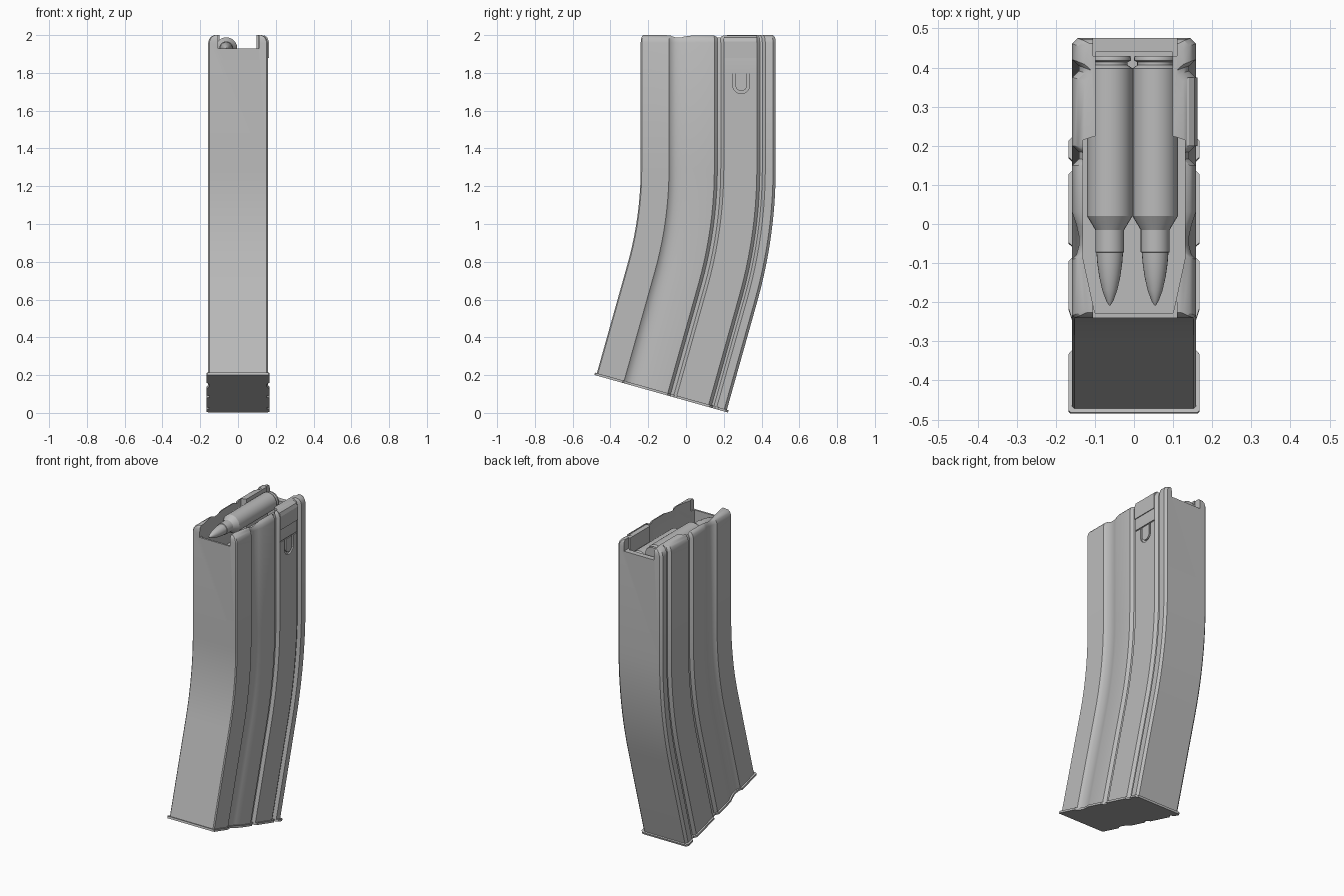
import bpy, bmesh, math

cube = bpy.data.objects.get("Cube")
if cube:
    bpy.data.objects.remove(cube, do_unlink=True)

metal = bpy.data.materials.new("grey metal")
metal.use_nodes = True
GREY = (0.5, 0.5, 0.5, 1)
metal.diffuse_color = GREY
metal.node_tree.nodes["Principled BSDF"].inputs["Base Color"].default_value = GREY

FRONT, BACK, TOP = -0.24, 0.475, 2.0
STRAIGHT, RADIUS, BEND, TAIL = 0.705, 1.88, 0.274, 0.6
LENGTH = STRAIGHT + RADIUS * BEND + TAIL


def make(name, bm):
    bmesh.ops.recalc_face_normals(bm, faces=bm.faces[:])
    mesh = bpy.data.meshes.new(name)
    bm.to_mesh(mesh)
    bm.free()
    mesh.materials.append(metal)
    obj = bpy.data.objects.new(name, mesh)
    bpy.context.collection.objects.link(obj)
    return obj


def loft(name, rings):
    """Skin a list of equal rings and cap both ends."""
    bm = bmesh.new()
    loops = [[bm.verts.new(p) for p in ring] for ring in rings]
    n = len(loops[0])
    for a, b in zip(loops, loops[1:]):
        for i in range(n):
            j = (i + 1) % n
            bm.faces.new((a[i], a[j], b[j], b[i]))
    bm.faces.new(loops[0])
    bm.faces.new(loops[-1])
    return make(name, bm)


def prism(name, pts, axis, start, end):
    """Extrude a flat outline along an axis."""
    def at(p, d):
        v = list(p)
        v.insert(axis, d)
        return v
    return loft(name, [[at(p, d) for p in pts] for d in (start, end)])


def box(name, x, y, z):
    return prism(name, [(x[0], y[0]), (x[1], y[0]), (x[1], y[1]), (x[0], y[1])], 2, *z)


def cut(obj, cutter):
    mod = obj.modifiers.new("cut", "BOOLEAN")
    mod.operation = "DIFFERENCE"
    mod.solver = "EXACT"
    mod.object = cutter
    deps = bpy.context.evaluated_depsgraph_get()
    obj.data = bpy.data.meshes.new_from_object(obj.evaluated_get(deps))
    obj.modifiers.remove(mod)
    bpy.data.objects.remove(cutter, do_unlink=True)


def smooth(obj, degrees):
    bpy.ops.object.select_all(action="DESELECT")
    obj.select_set(True)
    bpy.context.view_layer.objects.active = obj
    bpy.ops.object.shade_smooth_by_angle(angle=math.radians(degrees))


def place(x, u, s):
    """Map a section point to the curved spine, s measured down from the top."""
    if s <= STRAIGHT:
        return (x, u, TOP - s)
    a = min((s - STRAIGHT) / RADIUS, BEND)
    tail = max(0, s - STRAIGHT - RADIUS * BEND)
    centre = FRONT - RADIUS
    r = u - centre
    return (x, centre + r * math.cos(a) - tail * math.sin(a),
            TOP - STRAIGHT - r * math.sin(a) - tail * math.cos(a))


# Half section: chamfered corners, one wide scoop and two narrow grooves
W, D = 0.158, 0.141
half = [(W - 0.006, FRONT), (W, FRONT + 0.006), (W, -0.09), (0.147, -0.078),
        (D, -0.055), (D, -0.03), (0.148, 0), (W, 0.03)]
for a, b in ((0.15, 0.2), (0.375, 0.42)):
    half += [(W, a), (D, a + 0.016), (D, b - 0.016), (W, b)]
half += [(W, BACK - 0.014), (W - 0.014, BACK)]


def section(s, dx=0, du=0):
    mid = (FRONT + BACK) / 2
    k = 1 + du / (BACK - mid)
    side = [(x + dx, mid + (u - mid) * k) for x, u in half]
    return [place(x, u, s) for x, u in side] + [place(-x, u, s) for x, u in reversed(side)]


# Curved body with rounded top edge
rings = [section(0, -0.032, -0.014), section(0.008, -0.015, -0.006),
         section(0.02, -0.006, -0.002), section(0.04)]
STEPS = 10
rings += [section(STRAIGHT + RADIUS * BEND * i / STEPS) for i in range(STEPS + 1)]
rings.append(section(LENGTH))
body = loft("magazine_body", rings)

# Open top, wide in the middle and narrow between the rear feed lips
opening = [(0.1, FRONT + 0.012), (0.13, -0.09), (0.13, 0.215), (0.098, 0.225), (0.098, 0.44)]
opening += [(-x, y) for x, y in reversed(opening)]
cut(body, prism("cavity_cutter", opening, 2, 1.76, 2.1))
cut(body, box("front_notch_cutter", (-0.105, 0.11), (-0.3, -0.2), (1.93, 2.1)))
cut(body, box("back_notch_cutter", (-0.105, 0.11), (0.43, 0.55), (1.93, 2.1)))

# U shaped channel and slot pressed into the left side
def u_arc(radius):
    return [(0.2925 - radius * math.cos(math.pi * i / 12),
             1.735 - radius * math.sin(math.pi * i / 12)) for i in range(13)]


outer, inner = u_arc(0.045), u_arc(0.031)
u_shape = [(outer[0][0], 1.8)] + outer + [(outer[-1][0], 1.8)]
u_shape += [(inner[-1][0], 1.8)] + inner[::-1] + [(inner[0][0], 1.8)]
cut(body, prism("u_channel_cutter", u_shape, 0, 0.148, 0.18))
cut(body, box("slot_cutter", (0.152, 0.18), (0.2, 0.375), (1.797, 1.804)))
smooth(body, 28)

# Catch pad at the top of the left side
pad = [(0.135, 1.88), (0.163, 1.88), (0.163, 1.965), (0.155, 1.988), (0.14, 1.998), (0.135, 1.998)]
prism("catch_pad", pad, 1, 0.2, 0.375)

# Base plate following the grooved outline with a small rim
loft("base_plate", [section(LENGTH + d, 0.01, 0.01) for d in (-0.002, 0.011)])

# Two staggered rounds, turned about the y axis
profile = [(0.052, 0.43), (0.054, 0.425), (0.054, 0.418), (0.046, 0.414), (0.046, 0.406),
           (0.058, 0.398), (0.058, 0.02), (0.037, -0.015), (0.037, -0.072), (0.034, -0.073),
           (0.032, -0.1), (0.027, -0.135), (0.019, -0.17), (0.009, -0.197), (0.002, -0.208)]
SIDES = 24
for name, cx, cz in (("right_round", -0.062, 1.93), ("left_round", 0.054, 1.86)):
    turned = [[(cx + r * math.cos(2 * math.pi * i / SIDES), y,
                cz + r * math.sin(2 * math.pi * i / SIDES)) for i in range(SIDES)]
              for r, y in profile]
    smooth(loft(name, turned), 30)
